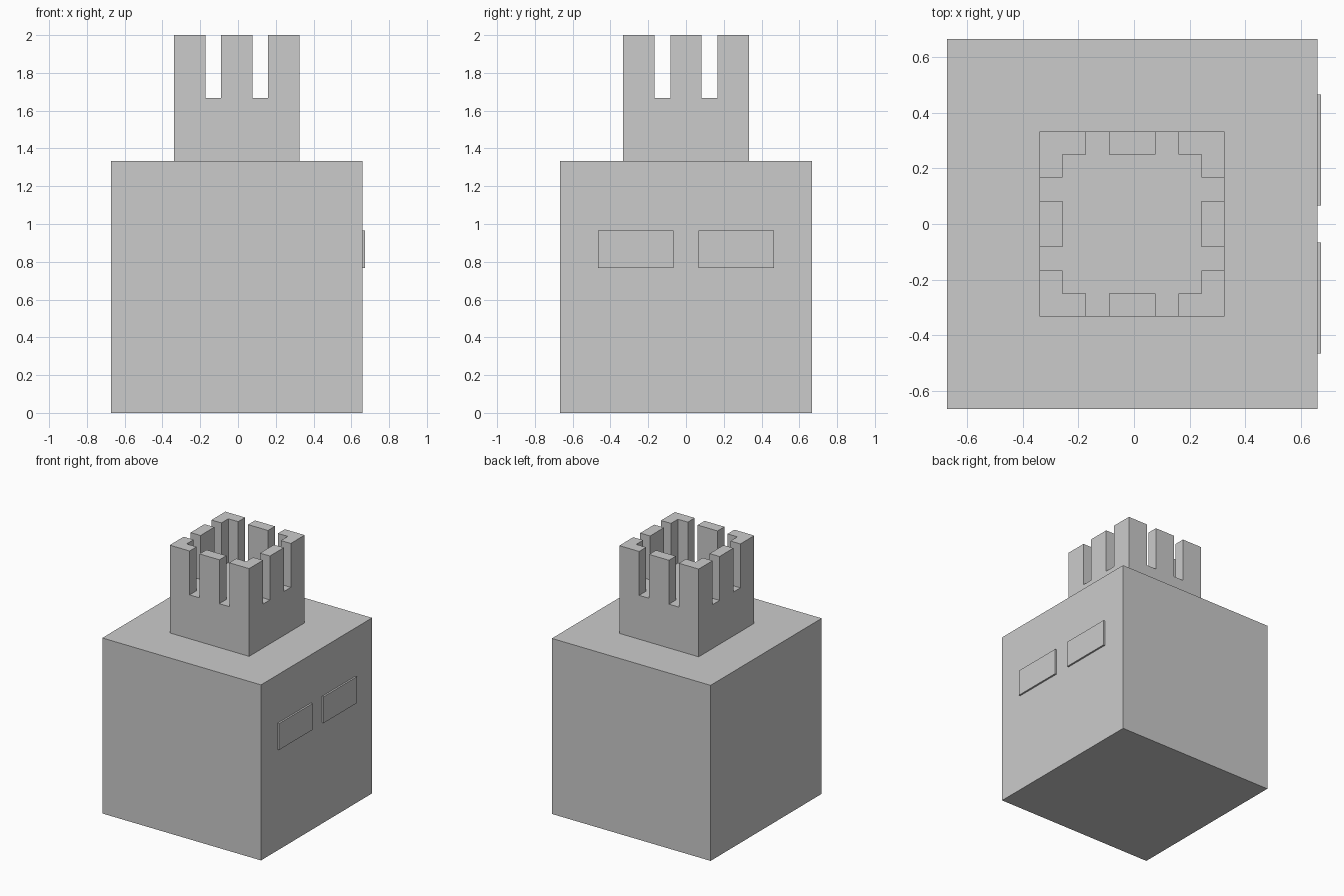
import bpy, bmesh
from mathutils import Matrix, Vector

if "Cube" in bpy.data.objects:
    bpy.data.objects.remove(bpy.data.objects["Cube"])

CX = -1 / 150          # body centre, offset so body plus plates is centred
BODY = 4 / 3           # body edge length
CELL = 1 / 12          # crown wall thickness and slot width


def add_object(name, bm):
    bmesh.ops.recalc_face_normals(bm, faces=bm.faces)
    mesh = bpy.data.meshes.new(name)
    bm.to_mesh(mesh)
    bm.free()
    obj = bpy.data.objects.new(name, mesh)
    bpy.context.collection.objects.link(obj)
    return obj


def box(name, center, size):
    bm = bmesh.new()
    m = Matrix.Translation(center) @ Matrix.Diagonal((*size, 1))
    bmesh.ops.create_cube(bm, size=1, matrix=m)
    return add_object(name, bm)


def raise_faces(bm, faces, height):
    geom = bmesh.ops.extrude_face_region(bm, geom=faces)["geom"]
    verts = [g for g in geom if isinstance(g, bmesh.types.BMVert)]
    bmesh.ops.translate(bm, verts=verts, vec=(0, 0, height))
    return [g for g in geom if isinstance(g, bmesh.types.BMFace)]


# Main cube body
box("body", (CX, 0, BODY / 2), (BODY, BODY, BODY))

# Two thin plates on the right side
for name, side in (("side_plate_near", -1), ("side_plate_far", 1)):
    box(name, (CX + BODY / 2 + 1 / 150, side * 0.2667, 0.8667), (1 / 75, 0.4, 0.2))

# Crown: solid base block, then slotted rim raised from an 8 x 8 grid
bm = bmesh.new()
bmesh.ops.create_grid(bm, x_segments=8, y_segments=8, size=4 * CELL,
                      matrix=Matrix.Translation((CX, 0, BODY)))
floor = raise_faces(bm, bm.faces[:], 4 * CELL)


def is_post(face):
    c = (face.calc_center_median() - Vector((CX, 0, 0))) / CELL
    x, y = abs(c.x), abs(c.y)
    on_rim = max(x, y) > 3
    in_slot = 1 < min(x, y) < 2
    return on_rim and not in_slot


raise_faces(bm, [f for f in floor if is_post(f)], 4 * CELL)
bmesh.ops.recalc_face_normals(bm, faces=bm.faces)
bmesh.ops.dissolve_limit(bm, angle_limit=0.01, verts=bm.verts, edges=bm.edges)
add_object("crown", bm)
